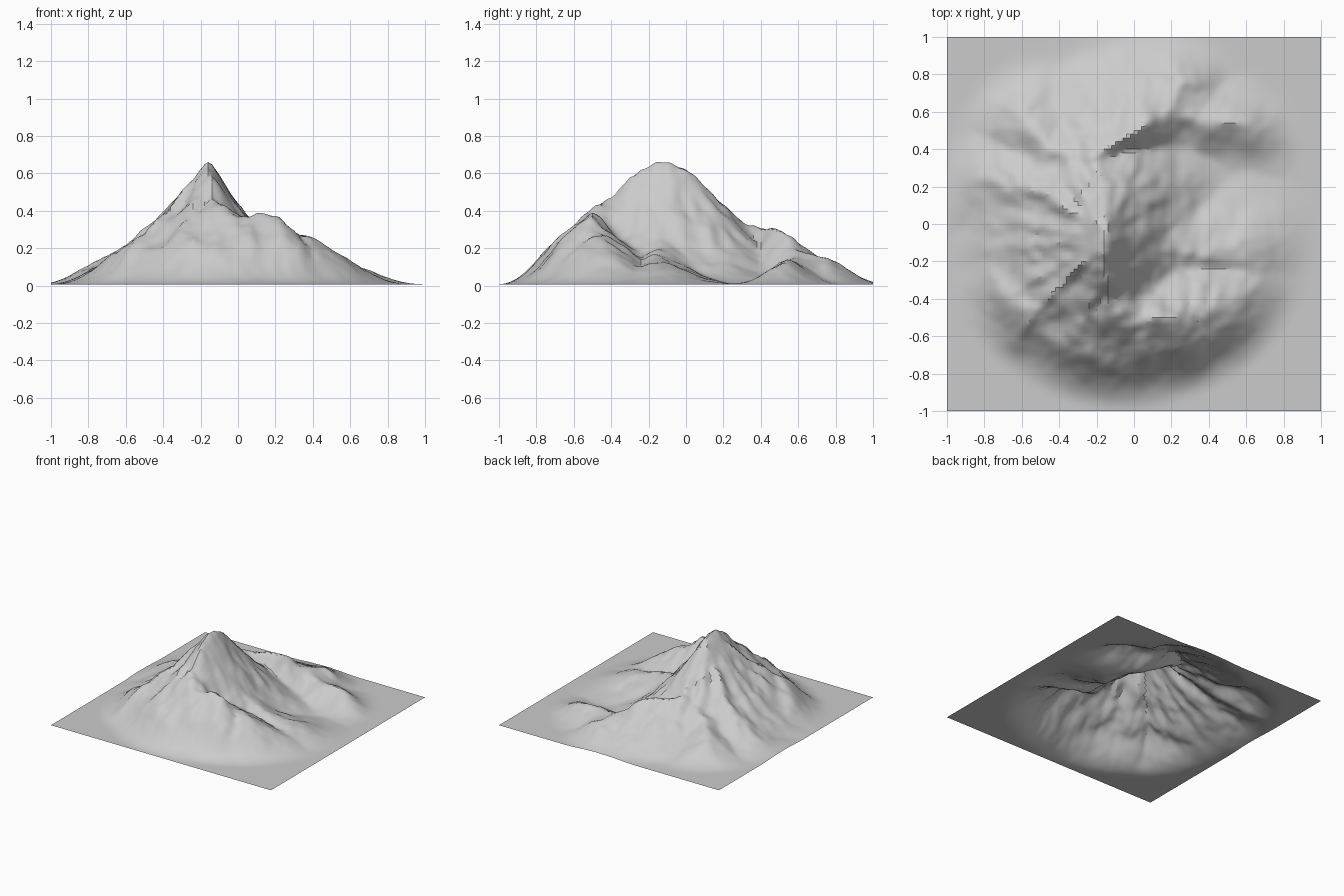
import bpy, bmesh, math
from mathutils import Vector, noise

if "Cube" in bpy.data.objects:
    bpy.data.objects.remove(bpy.data.objects["Cube"])

ridges = []


def add_ridge(left, right, power, blunt, *pts):
    """Crest line of (x, y, height), slope widths on each side, crest rounding."""
    ridges.append((left, right, power, blunt, [Vector(p) for p in pts]))


# Main summit crest, running north to south
add_ridge(.70, .90, 1.8, .005, (-.15, .2, .36), (-.15, .1, .51), (-.15, .03, .6), (-.16, -.09, .655),
          (-.15, -.2, .625), (-.15, -.3, .58), (-.14, -.4, .48), (-.1, -.48, .38))
# North ridge sweeping to the north east
add_ridge(.58, .33, 1.5, .005, (-.15, .2, .34), (-.25, .34, .3), (-.1, .43, .31), (.05, .52, .265),
          (.2, .62, .18), (.26, .75, .15), (.3, .88, .03))
# Low eastern branch of the north ridge
add_ridge(.30, .24, 1.4, .02, (.2, .62, .16), (.35, .55, .13), (.6, .54, .12), (.7, .52, .1), (.9, .42, .01))
# South ridge turning east
add_ridge(.42, .48, 1.25, .035, (-.12, -.46, .38), (.05, -.5, .37), (.2, -.5, .365), (.3, -.47, .29),
          (.4, -.46, .24), (.47, -.44, .18), (.58, -.42, .09), (.72, -.4, .02))
# South west ridge
add_ridge(.30, .55, 1.4, .005, (-.17, -.15, .57), (-.3, -.24, .43), (-.4, -.33, .35), (-.5, -.45, .27),
          (-.62, -.6, .15), (-.72, -.7, .04))
# East spur in the bowl
add_ridge(.38, .38, 1.5, .05, (-.1, -.12, .46), (.1, -.13, .23), (.35, -.15, .16), (.55, -.15, .12),
          (.7, -.13, .06), (.85, -.12, .01))
# West and north west ribs
add_ridge(.4, .4, 1.4, .02, (-.2, 0, .54), (-.4, .1, .34), (-.6, .2, .2), (-.8, .25, .1), (-1, .3, .03))
add_ridge(.35, .35, 1.4, .02, (-.2, .33, .28), (-.45, .4, .2), (-.6, .58, .14), (-.75, .65, .09), (-.9, .7, .02))


def ridge_height(ridge, x, y):
    left, right, power, blunt, pts = ridge
    best = 0
    for a, b in zip(pts, pts[1:]):
        dx, dy = b.x - a.x, b.y - a.y
        length = math.hypot(dx, dy)
        t = max(0, min(1, ((x - a.x) * dx + (y - a.y) * dy) / length ** 2))
        d = math.hypot(x - a.x - t * dx, y - a.y - t * dy)
        side = (dx * (y - a.y) - dy * (x - a.x)) / length / max(d, 1e-6)
        width = right + (left - right) * (.5 + .5 * side)
        d = math.hypot(d, blunt) - blunt
        if d < width:
            best = max(best, (a.z + (b.z - a.z) * t) * (1 - d / width) ** power)
    return best


def height(x, y):
    # Wander the crests a little, then take a soft maximum of all ridges
    wx = x + .02 * noise.noise(Vector((x * 7, y * 7, 11)))
    wy = y + .02 * noise.noise(Vector((x * 7, y * 7, 23)))
    h = sum(ridge_height(r, wx, wy) ** 10 for r in ridges) ** .1
    # Gullies running down from the summit, plus fine roughness
    px, py = x + .15, y + .1
    r = math.hypot(px, py) + 1e-6
    gully = noise.noise(Vector((px / r * 5, py / r * 5, r * 2.5)))
    rough = noise.noise(Vector((x * 9, y * 9, 3))) + .7 * noise.noise(Vector((x * 19, y * 19, 7)))
    h += min(h, .25) * (.1 * gully * min(1, r / .3) + .08 * rough)
    # Fade into the flat plain
    f = max(0, min(1, (1.06 - math.hypot(x + .04, y - .05)) / .3))
    return .007 + h * f * f * (3 - 2 * f)


# Terrain sheet
bm = bmesh.new()
bmesh.ops.create_grid(bm, x_segments=100, y_segments=100, size=1)
for v in bm.verts:
    v.co.z = height(v.co.x, v.co.y)

mesh = bpy.data.meshes.new("mountain_terrain")
bm.to_mesh(mesh)
bm.free()
obj = bpy.data.objects.new("mountain_terrain", mesh)
bpy.context.collection.objects.link(obj)
bpy.context.view_layer.objects.active = obj
obj.select_set(True)
bpy.ops.object.shade_smooth_by_angle(angle=math.radians(30))
